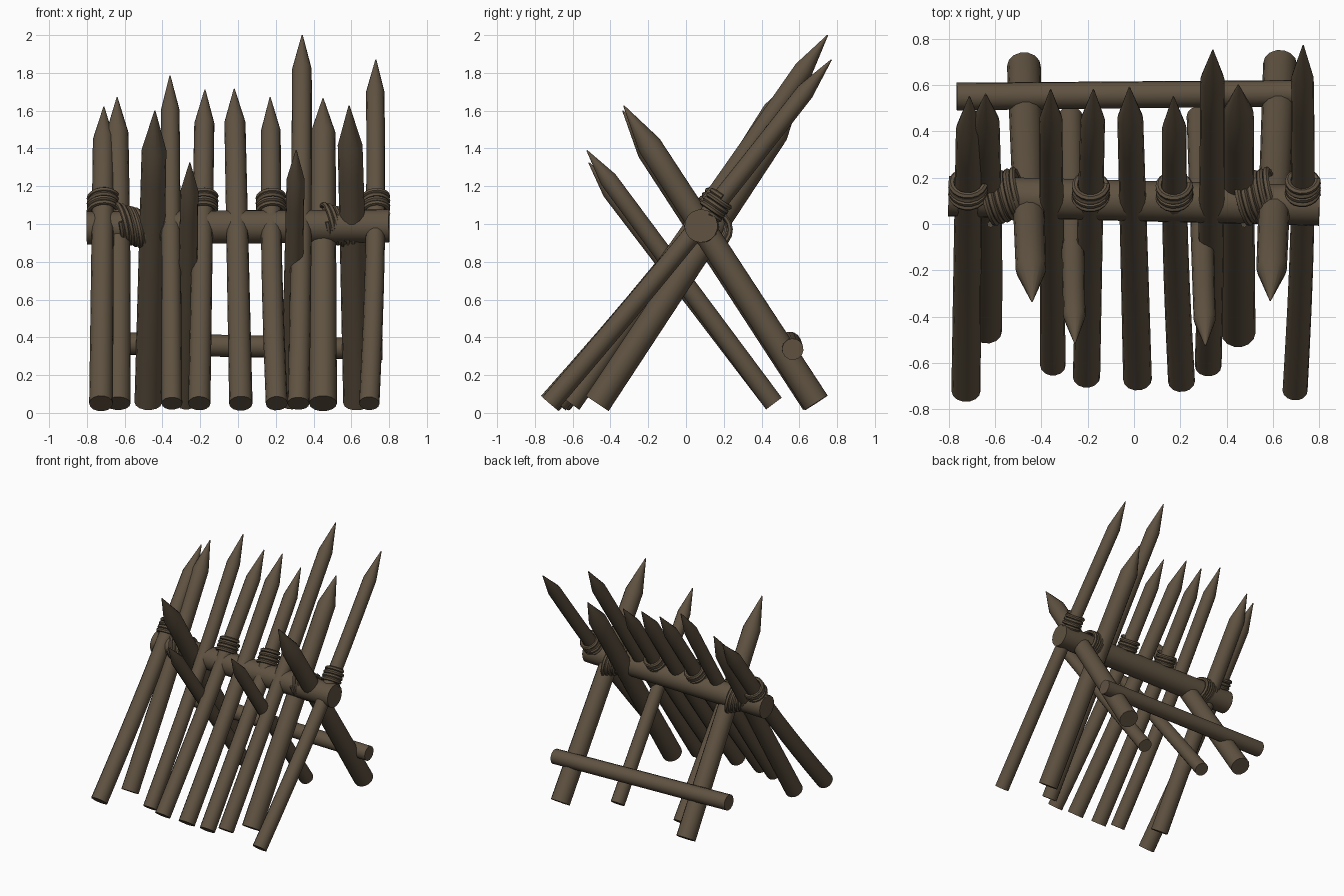
import bpy, bmesh, math
from mathutils import Vector

cube = bpy.data.objects.get("Cube")
if cube:
    bpy.data.objects.remove(cube, do_unlink=True)

wood = bpy.data.materials.new("dark_brown_wood")
wood.use_nodes = True
COLOUR = (0.115, 0.085, 0.053, 1)
wood.diffuse_color = COLOUR
wood.node_tree.nodes["Principled BSDF"].inputs["Base Color"].default_value = COLOUR


def tube(name, path, radii, sides):
    """Sweep a capped round section along a path."""
    bm = bmesh.new()
    rings = []
    last = len(path) - 1
    tangent = (path[1] - path[0]).normalized()
    side = tangent.orthogonal().normalized()
    for i, (p, r) in enumerate(zip(path, radii)):
        new = (path[min(i + 1, last)] - path[max(i - 1, 0)]).normalized()
        side = tangent.rotation_difference(new) @ side
        tangent = new
        up = tangent.cross(side)
        rings.append([bm.verts.new(p + r * (side * math.cos(a) + up * math.sin(a)))
                      for a in (math.tau * k / sides for k in range(sides))])
    for a, b in zip(rings, rings[1:]):
        for k in range(sides):
            n = (k + 1) % sides
            bm.faces.new((a[k], a[n], b[n], b[k]))
    bm.faces.new(rings[0][::-1])
    bm.faces.new(rings[-1])
    bmesh.ops.recalc_face_normals(bm, faces=bm.faces)
    mesh = bpy.data.meshes.new(name)
    bm.to_mesh(mesh)
    bm.free()
    mesh.materials.append(wood)
    mesh.shade_smooth()
    mesh.set_sharp_from_angle(angle=math.radians(35))
    obj = bpy.data.objects.new(name, mesh)
    bpy.context.collection.objects.link(obj)


def stake(name, bottom, tip, radius, point=0.22, bend=(0, 0)):
    """Slightly bent pole with a sharpened end; returns its centre line."""
    bottom, tip = Vector(bottom), Vector(tip)
    base = tip - (tip - bottom).normalized() * point
    bow = Vector((bend[0], bend[1], 0))
    steps = 8
    path = [bottom.lerp(base, i / steps) + bow * math.sin(math.pi * i / steps)
            for i in range(steps + 1)]
    radii = [radius * (1 - 0.1 * i / steps) for i in range(steps + 1)]
    tube(name, path + [tip], radii + [0.003], 14)
    return path


def rope(name, start, end, normal, radius, turns, thickness=0.014):
    """Coil of rope whose loops face along normal."""
    normal = normal.normalized()
    u = normal.cross(Vector((0, 0, 1))).normalized()
    v = normal.cross(u)
    count = turns * 18
    path = []
    for i in range(count + 1):
        a = math.tau * i / 18
        path.append(start.lerp(end, i / count) + radius * (u * math.cos(a) + v * math.sin(a)))
    tube(name, path, [thickness] * len(path), 6)


# Horizontal bars
tube("cross_bar", [Vector((-0.8, 0.12, 0.98)), Vector((0, 0.1, 0.985)), Vector((0.8, 0.08, 0.99))],
     [0.088] * 3, 18)
tube("rear_bar", [Vector((-0.765, 0.55, 0.37)), Vector((0.765, 0.565, 0.337))], [0.06, 0.057], 14)

# Row of stakes leaning backwards: bottom x, y, tip x, y, z, radius, bend, lashed to bar
front_row = [
    (-0.725, -0.72, -0.71, 0.55, 1.62, 0.063, (0, 0.03), True),
    (-0.635, -0.46, -0.64, 0.56, 1.67, 0.066, (0.005, 0), False),
    (-0.35, -0.61, -0.36, 0.58, 1.785, 0.055, (0, 0.03), False),
    (-0.205, -0.66, -0.175, 0.58, 1.71, 0.059, (0, 0.02), True),
    (0.015, -0.67, -0.02, 0.59, 1.715, 0.062, (0, 0.02), False),
    (0.205, -0.68, 0.17, 0.55, 1.67, 0.058, (-0.01, 0.03), True),
    (0.32, -0.61, 0.34, 0.75, 2.0, 0.058, (0.005, 0), False),
    (0.45, -0.47, 0.45, 0.6, 1.665, 0.074, (0, 0), False),
    (0.695, -0.72, 0.73, 0.77, 1.87, 0.054, (0.015, 0.02), True),
]
for i, (bx, by, tx, ty, tz, r, bend, lashed) in enumerate(front_row, 1):
    path = stake(f"front_stake_{i}", (bx, by, 0.05), (tx, ty, tz), r, bend=bend)
    if lashed:
        # Coil around the stake just above the bar
        k = max(j for j in range(len(path) - 1) if path[j].z < 1.1)
        a, b = path[k], path[k + 1]
        mid = a.lerp(b, (1.1 - a.z) / (b.z - a.z))
        along = (b - a).normalized()
        rope(f"stake_rope_{i}", mid - along * 0.055, mid + along * 0.055, along, r + 0.01, 4)

# Thick and thin props leaning forwards
stake("right_thick_prop", (-0.475, 0.68, 0.055), (-0.44, -0.335, 1.6), 0.073, 0.25)
stake("left_thick_prop", (0.63, 0.69, 0.053), (0.588, -0.33, 1.627), 0.073, 0.25)
stake("right_thin_prop", (-0.275, 0.465, 0.05), (-0.255, -0.515, 1.325), 0.053, 0.19)
stake("left_thin_prop", (0.28, 0.465, 0.05), (0.308, -0.525, 1.39), 0.053, 0.19)

# Slanted lashings where the thick props meet the cross bar
for name, x in (("right_lashing", -0.565), ("left_lashing", 0.53)):
    mid = Vector((x, 0.118, 0.99))
    half = Vector((0.075, 0.022, -0.022))
    rope(name, mid - half, mid + half, Vector((1, 0.2, 0.2)), 0.1, 6)
